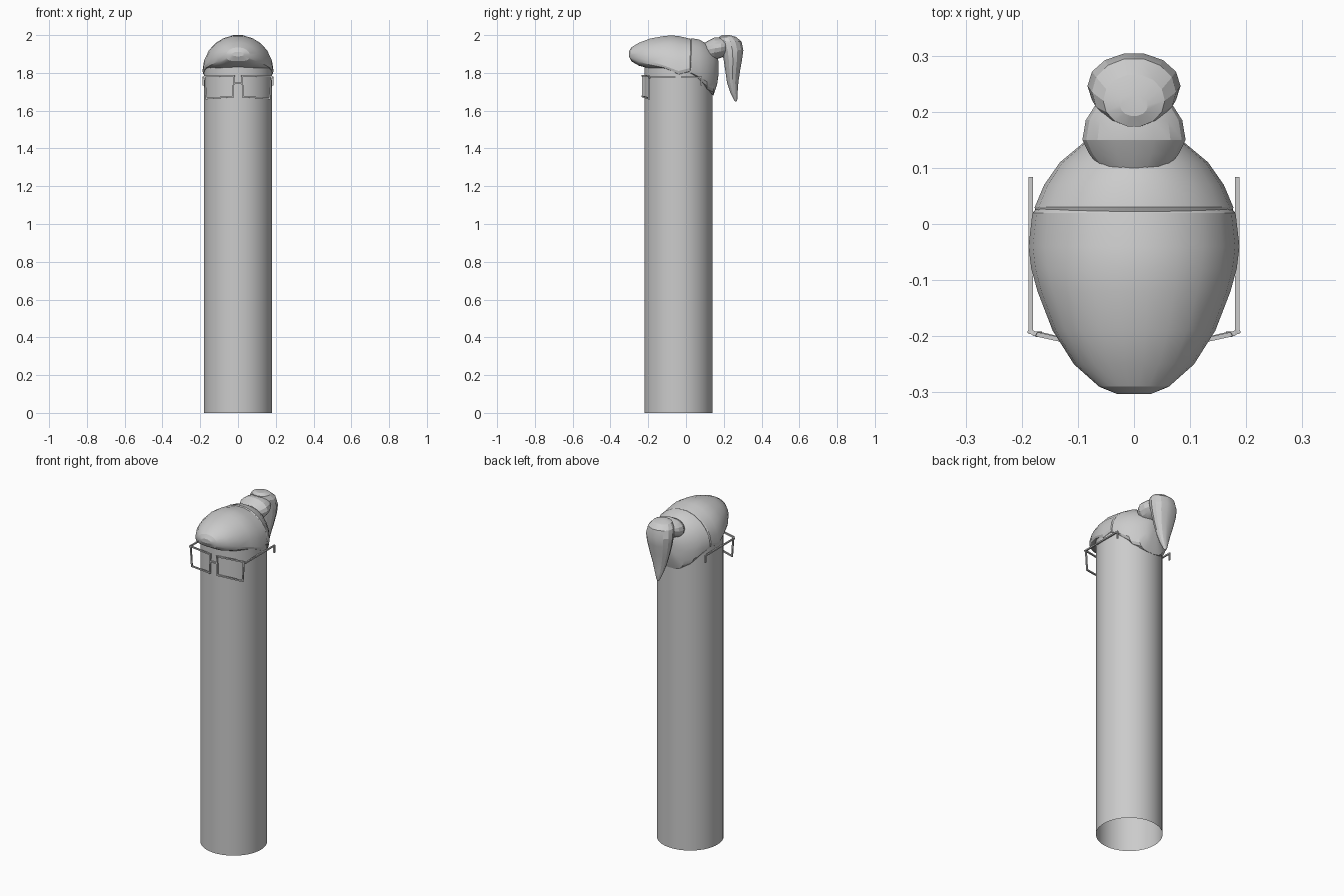
import bpy, bmesh, math
from mathutils import Vector

if "Cube" in bpy.data.objects:
    bpy.data.objects.remove(bpy.data.objects["Cube"])

grey = bpy.data.materials.new("plain grey")
grey.diffuse_color = (0.6, 0.6, 0.6, 1)
grey.use_nodes = True
grey.node_tree.nodes["Principled BSDF"].inputs["Base Color"].default_value = grey.diffuse_color


def finish(name, bm, smooth=None):
    bmesh.ops.recalc_face_normals(bm, faces=bm.faces)
    me = bpy.data.meshes.new(name)
    bm.to_mesh(me)
    bm.free()
    ob = bpy.data.objects.new(name, me)
    bpy.context.collection.objects.link(ob)
    me.materials.append(grey)
    if smooth:
        bpy.context.view_layer.objects.active = ob
        ob.select_set(True)
        bpy.ops.object.shade_smooth_by_angle(angle=math.radians(smooth))
        ob.select_set(False)
    return ob


def loft(name, rings, smooth=None):
    """Skin a list of point rings and cap both ends."""
    bm = bmesh.new()
    loops = [[bm.verts.new(p) for p in ring] for ring in rings]
    n = len(loops[0])
    for a, b in zip(loops, loops[1:]):
        for i in range(n):
            j = (i + 1) % n
            bm.faces.new((a[i], a[j], b[j], b[i]))
    bm.faces.new(loops[0])
    bm.faces.new(loops[-1])
    return finish(name, bm, smooth)


def hair_ring(y, mid, top, bot, w, lower=0.6, n=22):
    """Cross-section facing y: round above mid height, squarer below it."""
    pts = []
    for i in range(n):
        c, s = math.cos(math.tau * i / n), math.sin(math.tau * i / n)
        if s >= -1e-6:
            pts.append((w * c, y, mid + (top - mid) * s))
        else:
            x = math.copysign(abs(c) ** lower, c)
            pts.append((w * x, y, mid - (mid - bot) * abs(s) ** lower))
    return pts


def tail_ring(z, y, depth, w, n=14):
    return [(w * math.cos(math.tau * i / n), y + depth * math.sin(math.tau * i / n), z)
            for i in range(n)]


def bars(name, segments, t=0.004):
    """Thin square bars between pairs of points."""
    bm = bmesh.new()
    for a, b in segments:
        a, b = Vector(a), Vector(b)
        d = (b - a).normalized()
        a, b = a - d * t, b + d * t
        u = d.cross(Vector((0, 0, 1)))
        u = (u if u.length > 0.1 else Vector((1, 0, 0))).normalized()
        v = d.cross(u)
        ends = [[bm.verts.new(p + t * (u * i + v * j))
                 for i, j in ((-1, -1), (1, -1), (1, 1), (-1, 1))] for p in (a, b)]
        for k in range(4):
            m = (k + 1) % 4
            bm.faces.new((ends[0][k], ends[0][m], ends[1][m], ends[1][k]))
        bm.faces.new(ends[0])
        bm.faces.new(ends[1])
    return finish(name, bm)


# Tall tube body, open underneath
bm = bmesh.new()
bmesh.ops.create_cone(bm, cap_ends=True, segments=48, radius1=0.181, radius2=0.181, depth=1.84)
bmesh.ops.translate(bm, verts=bm.verts, vec=(0, -0.04, 0.92))
base = [f for f in bm.faces if f.calc_center_median().z < 0.01]
bmesh.ops.delete(bm, geom=base, context='FACES_ONLY')
finish("body", bm, 30)

# Swept front hair
loft("front_hair", [hair_ring(*r) for r in (
    (-0.303, 1.90, 1.912, 1.888, 0.03), (-0.29, 1.895, 1.935, 1.862, 0.062),
    (-0.25, 1.88, 1.96, 1.838, 0.107), (-0.19, 1.86, 1.983, 1.822, 0.145),
    (-0.12, 1.84, 1.996, 1.815, 0.172), (-0.08, 1.825, 2.0, 1.80, 0.183),
    (-0.04, 1.81, 1.997, 1.772, 0.188), (0.02, 1.825, 1.983, 1.79, 0.181),
    (0.06, 1.85, 1.95, 1.82, 0.14))], 20)

# Back of the hair, dropping to the nape
loft("back_hair", [hair_ring(*r) for r in (
    (-0.02, 1.82, 1.96, 1.785, 0.172), (0.03, 1.82, 1.985, 1.775, 0.177),
    (0.07, 1.81, 1.978, 1.745, 0.16), (0.11, 1.80, 1.955, 1.70, 0.132),
    (0.145, 1.80, 1.92, 1.68, 0.09), (0.165, 1.81, 1.89, 1.74, 0.05),
    (0.172, 1.82, 1.86, 1.79, 0.02))], 20)

# Hair tie
loft("hair_tie", [hair_ring(*r, lower=1, n=16) for r in (
    (0.10, 1.92, 1.96, 1.87, 0.06), (0.125, 1.925, 1.975, 1.865, 0.08),
    (0.15, 1.93, 1.987, 1.868, 0.092), (0.185, 1.935, 1.987, 1.88, 0.086),
    (0.21, 1.94, 1.98, 1.89, 0.07))], 20)

# Hanging ponytail
loft("ponytail", [tail_ring(*r) for r in (
    (2.0, 0.212, 0.02, 0.025), (1.99, 0.22, 0.047, 0.055),
    (1.965, 0.235, 0.061, 0.075), (1.92, 0.246, 0.059, 0.083),
    (1.87, 0.248, 0.05, 0.077), (1.81, 0.247, 0.04, 0.062),
    (1.75, 0.247, 0.031, 0.043), (1.70, 0.253, 0.021, 0.027),
    (1.66, 0.262, 0.01, 0.012), (1.648, 0.264, 0.004, 0.005))], 20)

# Glasses: rims, arms with ear hooks, bridge
for side, s in (("left", -1), ("right", 1)):
    rim = [(s * 0.022, -0.23, 1.786), (s * 0.176, -0.196, 1.781),
           (s * 0.168, -0.196, 1.664), (s * 0.026, -0.23, 1.675)]
    bars(side + "_rim", list(zip(rim, rim[1:] + rim[:1])))
    hinge, ear = (s * 0.184, -0.192, 1.776), (s * 0.184, 0.08, 1.776)
    bars(side + "_arm", [(rim[1], hinge), (hinge, ear), (ear, (s * 0.184, 0.08, 1.738))])
bars("bridge", [((-0.022, -0.23, 1.745), (0.022, -0.23, 1.745))])
